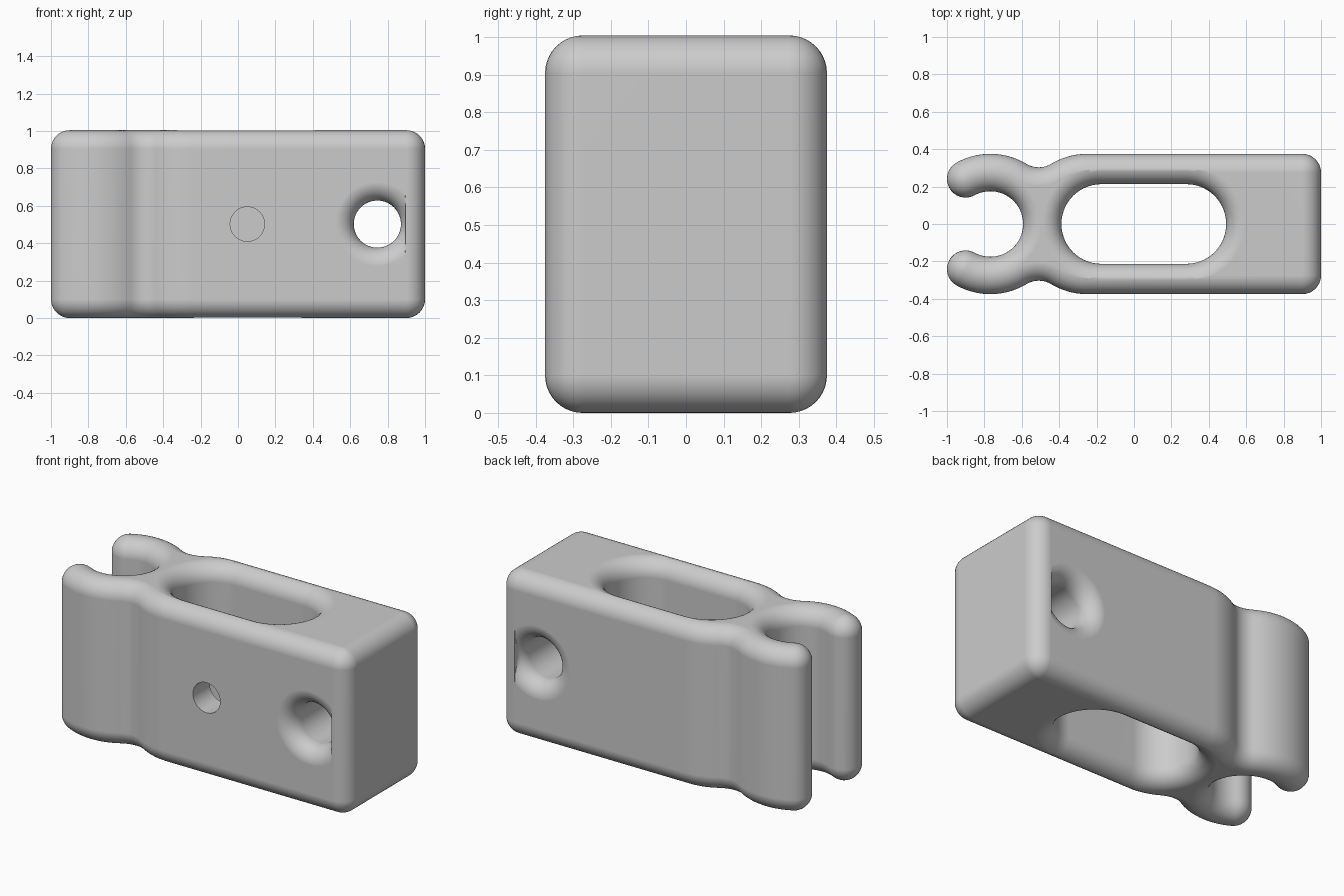
import bpy
import bmesh
from math import sin, cos, pi, radians, hypot, atan2, degrees

if "Cube" in bpy.data.objects:
    bpy.data.objects.remove(bpy.data.objects["Cube"], do_unlink=True)

HEIGHT, HALF, FILLET = 1.004, 0.375, 0.1
MID = HEIGHT / 2

grey = bpy.data.materials.new("light grey")
grey.use_nodes = True
grey.diffuse_color = (0.6, 0.6, 0.6, 1)
grey.node_tree.nodes["Principled BSDF"].inputs["Base Color"].default_value = (0.6, 0.6, 0.6, 1)


def arc(cx, cy, r, start, end, steps):
    angles = [radians(start + (end - start) * i / steps) for i in range(steps + 1)]
    return [(cx + r * cos(a), cy + r * sin(a)) for a in angles]


# Outlines, each offset by d for the rounded rims
def clip_outline(d):
    jaw_x, shoulder_x, bore, neck_r = -0.768, -0.25, 0.175, 0.127
    neck_x = (jaw_x + shoulder_x) / 2
    neck_y = ((HALF + neck_r) ** 2 - (shoulder_x - neck_x) ** 2) ** 0.5
    lean = degrees(atan2(neck_y, neck_x - shoulder_x))
    tip = 118.7
    mid = bore + FILLET
    tip_x, tip_y = jaw_x + mid * cos(radians(tip)), mid * sin(radians(tip))
    half = arc(1 - FILLET, HALF - FILLET, FILLET - d, 0, 90, 8)
    half += arc(shoulder_x, 0, HALF - d, 90, lean, 10)
    half += arc(neck_x, neck_y, neck_r + d, lean - 180, -lean, 10)[1:]
    half += arc(jaw_x, 0, HALF - d, 180 - lean, tip, 16)[1:]
    half += arc(tip_x, tip_y, FILLET - d, tip, tip + 180, 16)[1:]
    half += arc(jaw_x, 0, bore + d, tip, 0, 24)[1:]
    return half + [(x, -y) for x, y in reversed(half[:-1])]


def slot_outline(d):
    r = 0.213 + d
    return arc(0.28, 0, r, -90, 90, 28) + arc(-0.175, 0, r, 90, 270, 28)


def bolt_outline(d):
    # the flare stops where the rounded end edge begins
    return [(min(x, 0.895), y) for x, y in arc(0.745, 0, 0.126 + d, 0, 360, 56)[:-1]]


def pin_outline(d):
    return arc(0.05, 0, 0.092, 0, 360, 48)[:-1]


def rim_levels(length, extra):
    """Offsets and heights running over a quarter round at both ends."""
    low = []
    for i in range(11):
        a = pi / 2 * (1 - i / 10)
        low.append((min(FILLET * (1 - cos(a)), 0.0985), FILLET * (1 - sin(a))))
    if extra:
        low.insert(0, (low[0][0], -extra))
    return low + [(d, length - z) for d, z in reversed(low)]


def loft(name, outline, levels, place=lambda x, y, z: (x, y, z)):
    bm = bmesh.new()
    rings = [[bm.verts.new(place(x, y, z)) for x, y in outline(d)] for d, z in levels]
    n = len(rings[0])
    for a, b in zip(rings, rings[1:]):
        for i in range(n):
            j = (i + 1) % n
            bm.faces.new((a[i], a[j], b[j], b[i]))
    bm.faces.new(rings[0])
    bm.faces.new(rings[-1])
    bmesh.ops.recalc_face_normals(bm, faces=bm.faces)
    mesh = bpy.data.meshes.new(name)
    bm.to_mesh(mesh)
    bm.free()
    mesh.materials.append(grey)
    ob = bpy.data.objects.new(name, mesh)
    bpy.context.collection.objects.link(ob)
    return ob


def across(x, y, z):
    return (x, z - HALF, y + MID)


# Clip body with rounded edges and the three openings
body = loft("clip_body", clip_outline, rim_levels(HEIGHT, 0))
cutters = [
    loft("slot_cutter", slot_outline, rim_levels(HEIGHT, 0.05)),
    loft("bolt_hole_cutter", bolt_outline, rim_levels(2 * HALF, 0.05), across),
    loft("pin_hole_cutter", pin_outline, [(0, -0.05), (0, HALF)], across),
]

bpy.ops.object.select_all(action='DESELECT')
bpy.context.view_layer.objects.active = body
body.select_set(True)
for cutter in cutters:
    cutter.hide_render = True
    mod = body.modifiers.new(cutter.name, 'BOOLEAN')
    mod.operation = 'DIFFERENCE'
    mod.solver = 'EXACT'
    mod.object = cutter
    bpy.ops.object.modifier_apply(modifier=mod.name)
    bpy.data.objects.remove(cutter, do_unlink=True)

# Smooth shading with crisp hole edges
bpy.ops.object.shade_smooth_by_angle(angle=radians(30))
normals = body.modifiers.new("flat_face_normals", 'WEIGHTED_NORMAL')
normals.keep_sharp = True
